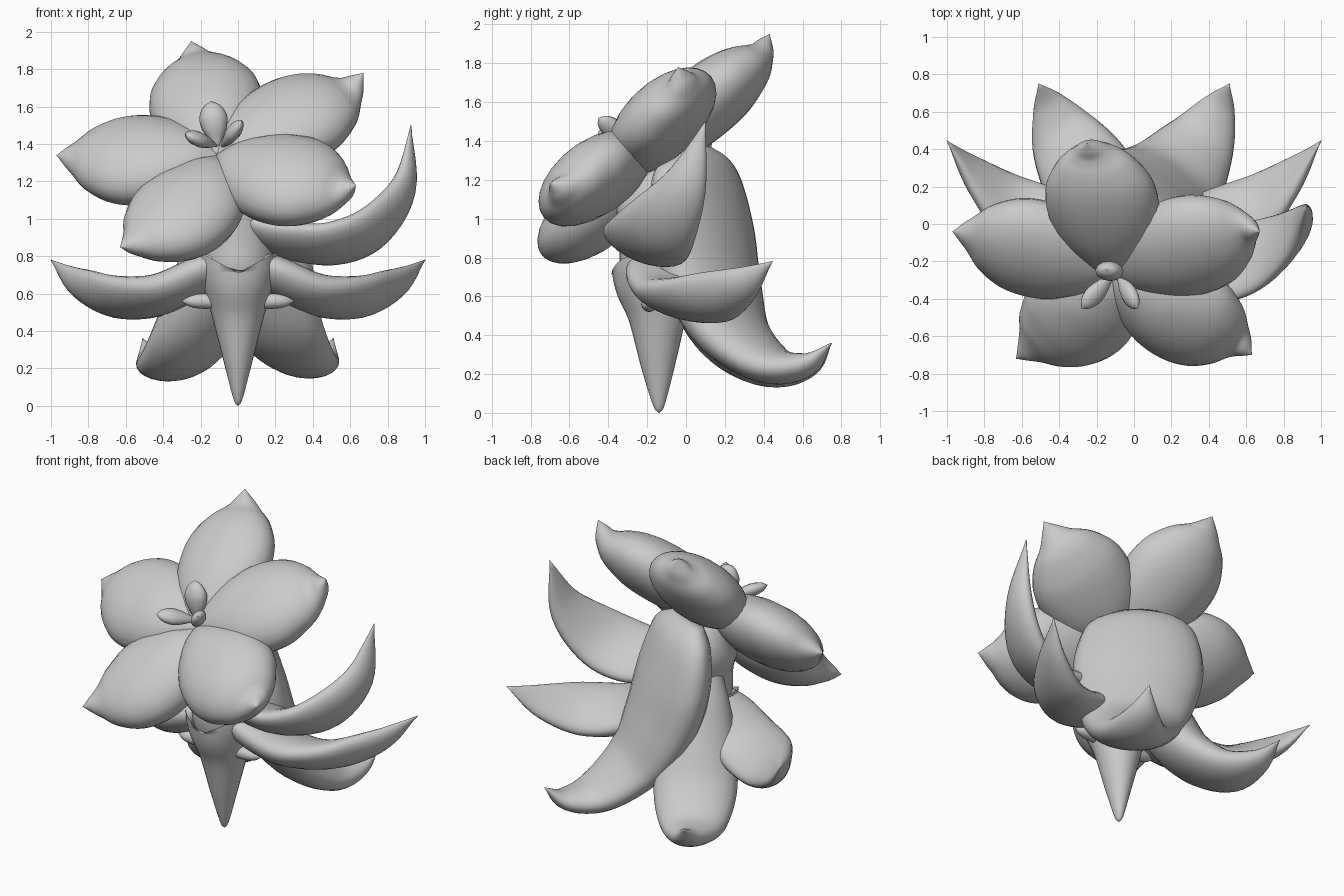
import bpy, bmesh, math
from mathutils import Vector

if "Cube" in bpy.data.objects:
    bpy.data.objects.remove(bpy.data.objects["Cube"])

mat = bpy.data.materials.new("grey")
mat.diffuse_color = (0.6, 0.6, 0.6, 1)
mat.use_nodes = True
mat.node_tree.nodes["Principled BSDF"].inputs["Base Color"].default_value = mat.diffuse_color


def finish(name, bm):
    bmesh.ops.recalc_face_normals(bm, faces=bm.faces)
    me = bpy.data.meshes.new(name)
    bm.to_mesh(me)
    bm.free()
    for p in me.polygons:
        p.use_smooth = True
    me.materials.append(mat)
    ob = bpy.data.objects.new(name, me)
    bpy.context.collection.objects.link(ob)
    return ob


def smooth(ctrl, steps=6):
    """Spline through control tuples of any length."""
    pts = [Vector(c) for c in ctrl]
    pts = [pts[0] * 2 - pts[1]] + pts + [pts[-1] * 2 - pts[-2]]
    out = []
    for a, b, c, d in zip(pts, pts[1:], pts[2:], pts[3:]):
        for k in range(steps):
            u = k / steps
            out.append(0.5 * (2 * b + (c - a) * u + (2 * a - 5 * b + 4 * c - d) * u * u
                              + (3 * b - a - 3 * c + d) * u ** 3))
    return out + [pts[-2]]


def loft(name, ctrl, side, cup=0.0, seg=24, top=None):
    """Sweep an elliptic section (half width, half thickness) along a spine."""
    rows = smooth(ctrl)
    pos = [Vector(r[:3]) for r in rows]
    bm = bmesh.new()
    rings = []
    for i, r in enumerate(rows):
        t = (pos[min(i + 1, len(pos) - 1)] - pos[max(i - 1, 0)]).normalized()
        s = Vector(side)
        s = (s - t * s.dot(t)).normalized()
        n = s.cross(t)
        w, h = max(r[3], 0.002), max(r[4], 0.002)
        ring = []
        for k in range(seg):
            a = math.tau * k / seg
            ca, sa = math.cos(a), math.sin(a)
            ring.append(bm.verts.new(pos[i] + s * w * ca + n * (h * sa + cup * w * ca * ca)))
        rings.append(ring)
    for ra, rb in zip(rings, rings[1:]):
        for k in range(seg):
            bm.faces.new((ra[k], ra[k - 1], rb[k - 1], rb[k]))
    bm.faces.new(rings[0])
    if top:
        for v in rings[-1]:
            v.co.z = top(v.co)
    else:
        bm.faces.new(rings[-1])
    return finish(name, bm)


# flower petals around a tilted centre: tip position and sideways bend
C = Vector((-0.1, -0.25, 1.3))
N = Vector((-0.14, -0.64, 0.77)).normalized()
PETALS = [((-0.25, 0.43, 1.95), (0, 0, .02)), ((0.67, -0.04, 1.78), (0, -.01, .03)),
          ((0.63, -0.7, 1.18), (0, -.04, .0)), ((-0.63, -0.72, 0.85), (.07, 0, -.04)),
          ((-0.97, -0.04, 1.34), (0, .01, 0))]
SHAPE = [(0, 0, .05, .06), (.12, 0, .17, .13), (.3, 0, .27, .175), (.48, 0, .305, .185),
         (.65, .03, .285, .17), (.8, .13, .205, .125), (.89, .36, .11, .075),
         (.95, .7, .05, .04), (1, 1, 0, 0)]
for i, (tip, bend) in enumerate(PETALS):
    d = Vector(tip) - C
    lift = d.dot(N)
    d -= N * lift
    ctrl = [(*(C + d * s + N * lift * u + Vector(bend) * math.sin(math.pi * s)), w, h)
            for s, u, w, h in SHAPE]
    loft(f"petal_{i + 1}", ctrl, d.cross(N).normalized())

# stamens
for i, (a, b, w) in enumerate([((-.11, -.27, 1.38), (-.145, -.24, 1.63), .075),
                               ((-.11, -.27, 1.39), (-.28, -.45, 1.45), .055),
                               ((-.09, -.27, 1.38), (.02, -.45, 1.52), .055)]):
    a, b = Vector(a), Vector(b)
    ctrl = [(*a.lerp(b, f), w * k, w * k * .7)
            for f, k in ((0, .1), (.15, .4), (.4, .85), (.65, 1), (.88, .65), (1, 0))]
    loft(f"stamen_{i + 1}", ctrl, (b - a).cross(N).normalized(), seg=12)

# lower cone with notched rim, and the trunk rising out of it
loft("cone", [(0, -.14, 0, 0, 0), (0, -.14, .04, .025, .03), (0, -.145, .25, .08, .09),
              (0, -.15, .5, .145, .15), (0, -.175, .66, .19, .19), (0, -.185, .76, .215, .2)],
     (1, 0, 0), top=lambda p: .71 + .55 * abs(p.x))
loft("trunk", [(0, -.14, .45, .08, .08), (0, -.155, .7, .175, .175), (0, -.145, .85, .2, .2),
               (0, -.11, 1.0, .22, .25), (-.05, -.09, 1.17, .22, .23),
               (-.1, -.15, 1.3, .1, .1)], (1, 0, 0))
for s, label in ((-1, "left"), (1, "right")):
    # small thorns on the cone
    loft(f"thorn_{label}", [(s * .1, -.19, .56, .04, .04), (s * .2, -.19, .56, .04, .04),
                            (s * .26, -.19, .56, .028, .028), (s * .3, -.19, .56, 0, 0)],
         (0, 1, 0), seg=12)
    # side leaves
    loft(f"side_leaf_{label}", [(s * .05, -.15, .8, .11, .06), (s * .2, -.13, .7, .19, .1),
                                (s * .43, -.04, .59, .22, .1), (s * .66, .09, .575, .19, .085),
                                (s * .86, .27, .65, .11, .055), (s * 1, .445, .78, 0, 0)],
         (s * -.2, -.85, .26), cup=.1 * s)

# tall back leaf and shorter back leaf
loft("back_leaf_right", [(-.03, .02, 1.35, .19, .07), (-.01, .05, 1.23, .33, .14),
                         (.03, .08, .97, .39, .18), (.1, .13, .68, .36, .18),
                         (.21, .23, .42, .29, .14), (.35, .43, .25, .2, .1),
                         (.45, .62, .25, .1, .06), (.51, .75, .36, 0, 0)], (.8, -.55, 0))
loft("back_leaf_left", [(-.06, -.02, 1.05, .14, .1), (-.11, .05, .82, .2, .15),
                        (-.17, .12, .58, .23, .17), (-.25, .26, .36, .25, .14),
                        (-.36, .45, .23, .2, .1), (-.45, .63, .25, .1, .06),
                        (-.51, .75, .36, 0, 0)], (-.8, -.55, 0))
# raised leaf on the right
loft("raised_leaf", [(.05, -.22, .95, .12, .05), (.25, -.23, .88, .2, .075), (.5, -.22, .86, .22, .08),
                     (.73, -.14, .95, .2, .08), (.89, -.01, 1.17, .12, .06), (.925, .1, 1.5, 0, 0)],
     (-.2, -.85, .34), cup=.08)
